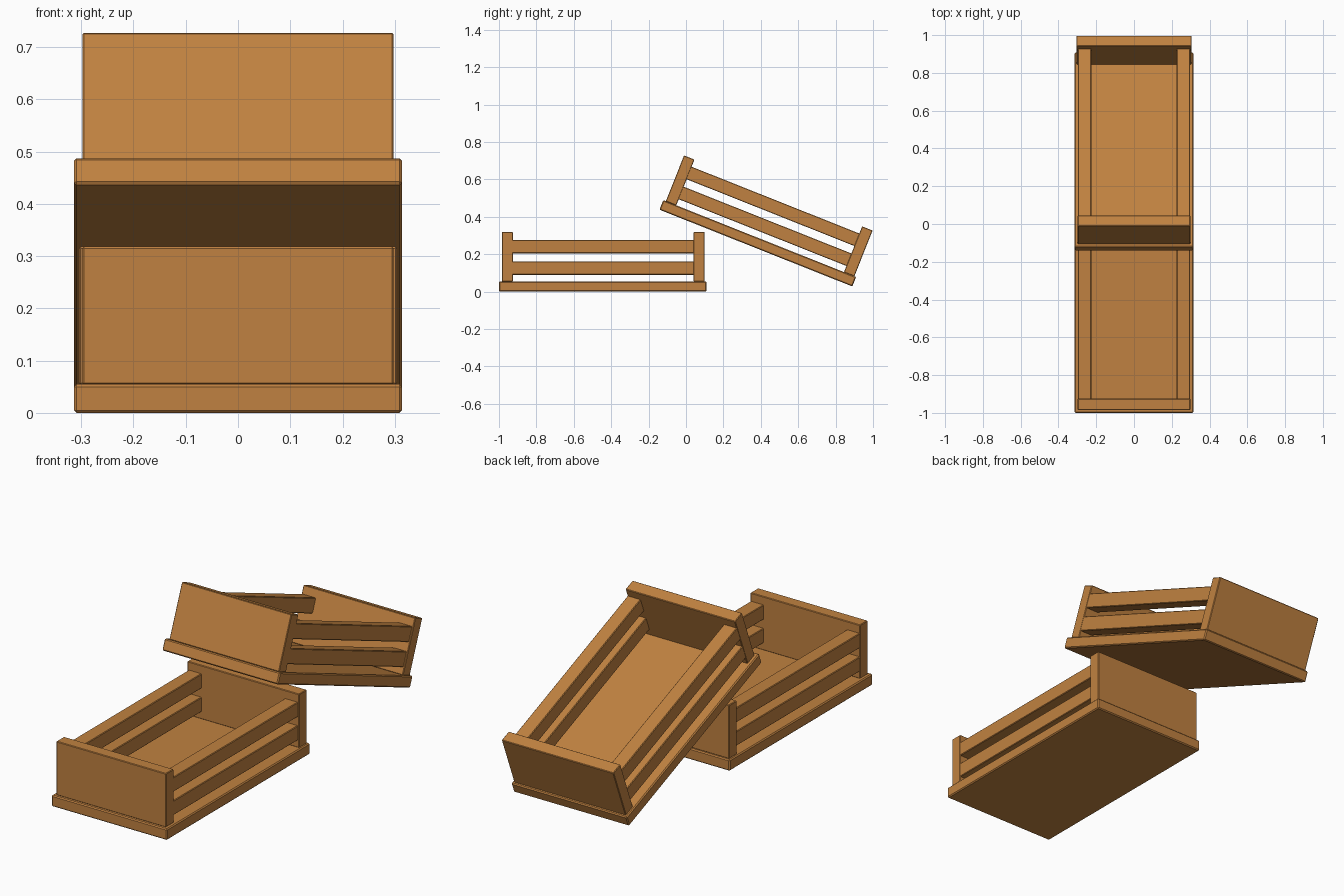
import bpy, math
from mathutils import Matrix, Vector

if "Cube" in bpy.data.objects:
    bpy.data.objects.remove(bpy.data.objects["Cube"])

wood = bpy.data.materials.new("warm wood")
wood.diffuse_color = (0.53, 0.222, 0.052, 1)
wood.use_nodes = True
wood.node_tree.nodes["Principled BSDF"].inputs["Base Color"].default_value = wood.diffuse_color


def box(name, lo, hi, frame, bevel=0.003):
    """Box between two corners, given in crate space and placed by frame."""
    lo, hi = Vector(lo), Vector(hi)
    bpy.ops.mesh.primitive_cube_add(size=1)
    ob = bpy.context.object
    ob.name = name
    size = hi - lo
    ob.data.transform(Matrix.Translation((lo + hi) / 2) @ Matrix.Diagonal((*size, 1)))
    ob.data.materials.append(wood)
    mod = ob.modifiers.new("edge bevel", 'BEVEL')
    mod.width = bevel
    mod.segments = 1
    ob.matrix_world = frame
    return ob


def crate(name, frame):
    """Crate with its front bottom edge on the local origin, running along +y."""
    # base board
    box(name + "_base", (-0.314, 0, 0), (0.314, 1.11, 0.055), frame, 0.005)
    # end panels, the far one slightly wider
    box(name + "_front_panel", (-0.298, 0.015, 0.054), (0.298, 0.075, 0.318), frame)
    box(name + "_back_panel", (-0.304, 1.04, 0.054), (0.304, 1.10, 0.318), frame)
    # two slats on each side
    for side, label in ((-1, "left"), (1, "right")):
        for z, level in ((0.09, "lower"), (0.205, "upper")):
            xs = sorted((side * 0.226, side * 0.297))
            box(f"{name}_{label}_{level}_slat", (xs[0], 0.07, z),
                (xs[1], 1.045, z + 0.072), frame)


# lower crate flat on the ground, upper crate tilted against its back edge
crate("lower_crate", Matrix.Translation((0, -1, 0)))
crate("upper_crate", Matrix.Translation((0, -0.142, 0.438))
      @ Matrix.Rotation(math.radians(-21.7), 4, 'X'))
